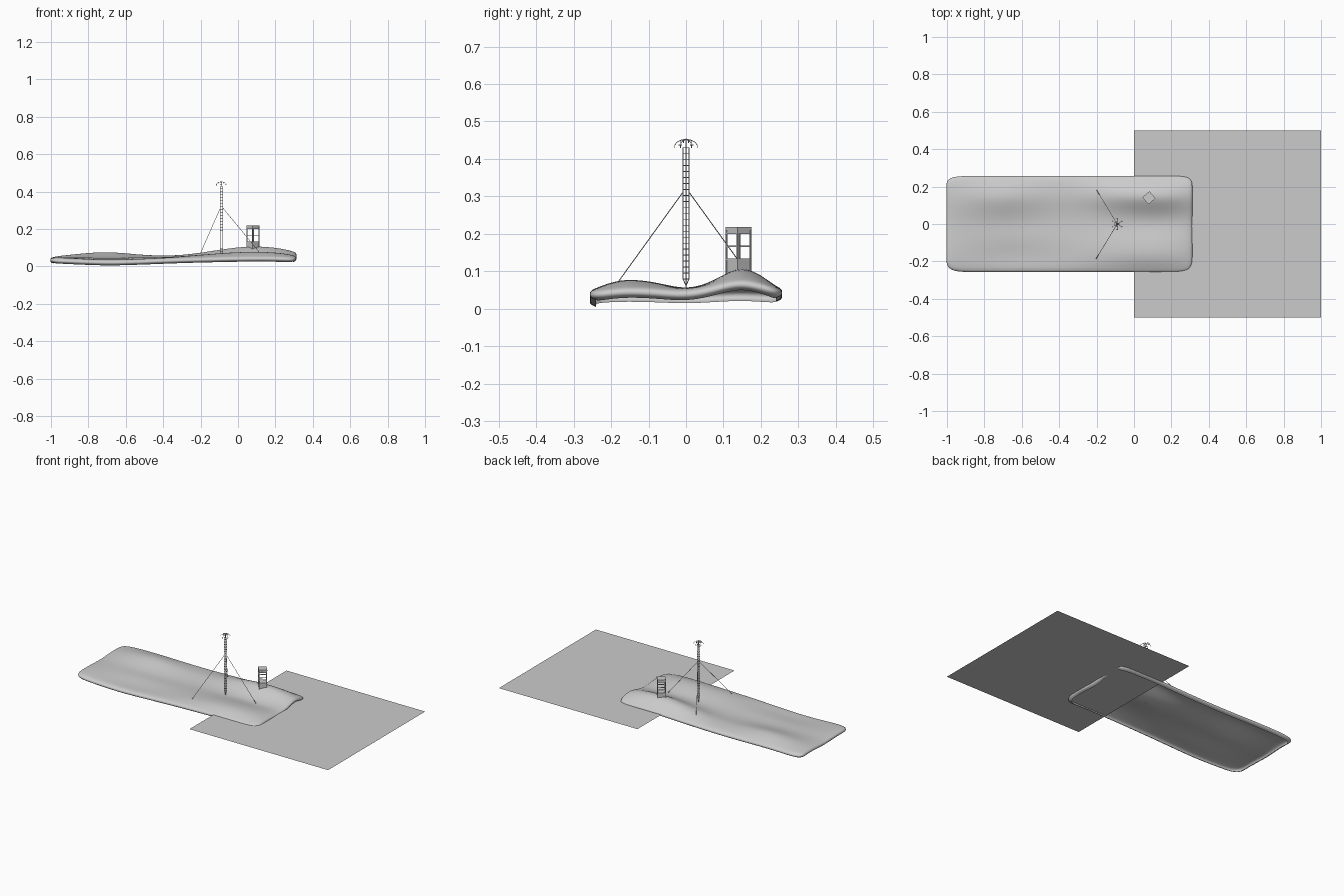
import bpy, bmesh, math
from mathutils import Vector, Matrix

if "Cube" in bpy.data.objects:
    bpy.data.objects.remove(bpy.data.objects["Cube"])


def new_object(name, bm):
    mesh = bpy.data.meshes.new(name)
    bm.to_mesh(mesh)
    bm.free()
    ob = bpy.data.objects.new(name, mesh)
    bpy.context.collection.objects.link(ob)
    return ob


def rod(bm, a, b, r, sides=5):
    a, b = Vector(a), Vector(b)
    d = b - a
    m = Matrix.Translation((a + b) / 2) @ d.to_track_quat('Z', 'Y').to_matrix().to_4x4()
    bmesh.ops.create_cone(bm, cap_ends=True, segments=sides, radius1=r, radius2=r,
                          depth=d.length, matrix=m)


def box(bm, centre, size):
    bmesh.ops.create_cube(bm, size=1, matrix=Matrix.Translation(centre) @ Matrix.Diagonal((*size, 1)))


# Dune strip: coarse height grid (hundredths), open underneath, curled rim
xs = [-.982, -.85, -.69, -.5, -.3, -.1, .06, .2, .29]
ys = [-.235, -.17, -.08, 0, .07, .135, .19, .235]
heights = [
    [4.8, 5.2, 5.0, 4.6, 5.0, 5.4, 5.2, 4.8],
    [4.2, 4.4, 4.8, 4.6, 5.8, 7.0, 6.4, 5.4],
    [3.5, 3.2, 4.8, 4.4, 6.4, 8.6, 7.4, 5.4],
    [4.2, 4.0, 5.0, 4.2, 5.0, 6.0, 5.6, 5.0],
    [5.0, 5.4, 5.2, 4.6, 4.8, 5.6, 5.6, 5.2],
    [5.5, 7.4, 6.6, 5.0, 6.2, 9.4, 8.6, 5.8],
    [5.8, 8.4, 7.4, 5.0, 7.4, 11.8, 10.2, 6.4],
    [5.8, 8.0, 7.0, 5.0, 7.0, 10.8, 9.6, 6.2],
    [5.2, 6.4, 6.0, 5.2, 6.6, 8.6, 7.8, 5.8]]
bm = bmesh.new()
grid = [[bm.verts.new((x, y, h / 100)) for y, h in zip(ys, row)] for x, row in zip(xs, heights)]
for i in range(len(xs) - 1):
    for j in range(len(ys) - 1):
        bm.faces.new((grid[i][j], grid[i + 1][j], grid[i + 1][j + 1], grid[i][j + 1]))
edge_x, edge_y = (xs[0], xs[-1]), (ys[0], ys[-1])
for out, drop in ((.022, .009), (.001, .016), (-.018, .007)):
    boundary = [e for e in bm.edges if e.is_boundary]
    ends = [{v for e in boundary for v in e.verts if abs(v.co.x - ex) < 1e-5} for ex in edge_x]
    sides = [{v for e in boundary for v in e.verts if abs(v.co.y - ey) < 1e-5} for ey in edge_y]
    ends = [{tuple(v.co) for v in s} for s in ends]
    sides = [{tuple(v.co) for v in s} for s in sides]
    ring = bmesh.ops.extrude_edge_only(bm, edges=boundary)['geom']
    for v in [g for g in ring if isinstance(g, bmesh.types.BMVert)]:
        k = tuple(v.co)
        v.co.x += out * ((k in ends[1]) - (k in ends[0]))
        v.co.y += out * ((k in sides[1]) - (k in sides[0]))
        v.co.z -= drop
    edge_x = (edge_x[0] - out, edge_x[1] + out)
    edge_y = (edge_y[0] - out, edge_y[1] + out)
bmesh.ops.recalc_face_normals(bm, faces=bm.faces)
if grid[4][4].normal.z < 0 and sum(f.normal.z for f in bm.faces) < 0:
    bmesh.ops.reverse_faces(bm, faces=bm.faces)
dune = new_object("dune_strip", bm)
dune.modifiers.new("smooth", 'SUBSURF').levels = 3
for p in dune.data.polygons:
    p.use_smooth = True

# Flat sheet crossing the right end of the dunes
bm = bmesh.new()
bmesh.ops.create_grid(bm, x_segments=1, y_segments=1, size=.5,
                      matrix=Matrix.Translation((.5, 0, .045)))
new_object("flat_sheet", bm)

# Triangular lattice mast
MX = -.09
R = .009
angles = [i * math.tau / 3 for i in range(3)]


def leg(i, z, r=R):
    a = angles[i % 3]
    return (MX + r * math.cos(a), r * math.sin(a), z)


bm = bmesh.new()
z0, z1, n = .08, .43, 22
for i in range(3):
    rod(bm, leg(i, z0), leg(i, z1), .0013)
    rod(bm, leg(i, z0), (MX, 0, .062), .0013)
    for k in range(n + 1):
        z = z0 + (z1 - z0) * k / n
        rod(bm, leg(i, z), leg(i + 1, z), .001, 4)
rod(bm, (MX, 0, .05), (MX, 0, .068), .002, 6)
new_object("lattice_mast", bm)

# Mast head: six drooping arms with small crossbars
bm = bmesh.new()
rod(bm, (MX, 0, .425), (MX, 0, .455), .0018, 6)
for i in range(6):
    a = i * math.tau / 6 + math.pi / 6
    u, t = Vector((math.cos(a), math.sin(a), 0)), Vector((-math.sin(a), math.cos(a), 0))
    c = Vector((MX, 0, 0))
    pts = [c + u * r + Vector((0, 0, z)) for r, z in ((0, .453), (.014, .450), (.024, .445), (.03, .437))]
    for p, q in zip(pts, pts[1:]):
        rod(bm, p, q, .001, 4)
    for p in (pts[1], pts[3]):
        rod(bm, p - t * .005, p + t * .005, .001, 4)
        rod(bm, p, p - Vector((0, 0, .008)), .001, 4)
new_object("mast_head", bm)

# Guy wires
bm = bmesh.new()
for i, a in enumerate(angles):
    end = (MX + .225 * math.cos(a), .214 * math.sin(a), .05 if i == 0 else .066)
    rod(bm, leg(i, .312), end, .0013, 5)
new_object("guy_wires", bm)

# Lookout tower: posts, rails, low walls and a cap
bm = bmesh.new()
s = .0225
for sx in (-1, 1):
    for sy in (-1, 1):
        box(bm, (sx * s, sy * s, .15), (.004, .004, .12))
for z in (.132, .167, .202):
    for k in (-1, 1):
        box(bm, (0, k * s, z), (.045, .003, .004))
        box(bm, (k * s, 0, z), (.003, .045, .004))
for k in (-1, 1):
    box(bm, (0, k * s, .113), (.045, .002, .038))
    box(bm, (k * s, 0, .113), (.002, .045, .038))
box(bm, (0, 0, .131), (.045, .045, .002))
box(bm, (0, 0, .207), (.046, .046, .006))
box(bm, (0, 0, .2145), (.05, .05, .009))
tower = new_object("lookout_tower", bm)
tower.location = (.08, .14, 0)
tower.rotation_euler.z = math.radians(40)
